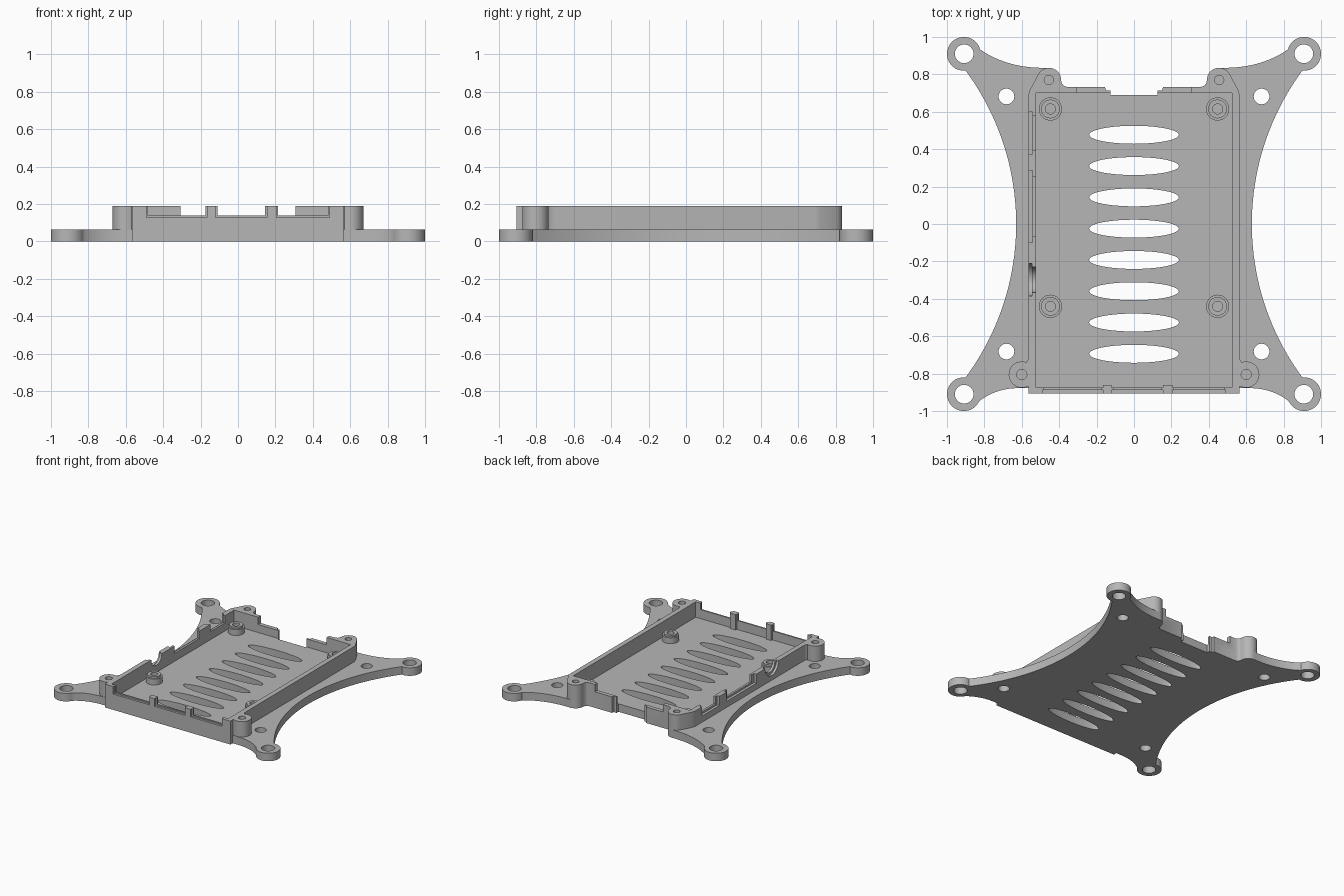
import bpy, bmesh, math

if "Cube" in bpy.data.objects:
    bpy.data.objects.remove(bpy.data.objects["Cube"])

grey = bpy.data.materials.new("plain_grey")
grey.diffuse_color = (0.47, 0.47, 0.47, 1)
grey.use_nodes = True
grey.node_tree.nodes["Principled BSDF"].inputs["Base Color"].default_value = grey.diffuse_color
FLOOR, TOP = 0.065, 0.19


def arc(cx, cy, r, a0, a1, n=16):
    """Points along a circular arc, angles in degrees."""
    angles = [math.radians(a0 + (a1 - a0) * i / n) for i in range(n + 1)]
    return [(cx + r * math.cos(a), cy + r * math.sin(a)) for a in angles]


def bend(a, c, b, n=12):
    """Quadratic curve from a to b, pulled toward c."""
    ts = [i / n for i in range(n + 1)]
    return [tuple((1 - t) ** 2 * a[k] + 2 * t * (1 - t) * c[k] + t * t * b[k]
                  for k in (0, 1)) for t in ts]


def ellipse(cx, cy, rx, ry, n=40):
    return [(cx + rx * math.cos(2 * math.pi * i / n),
             cy + ry * math.sin(2 * math.pi * i / n)) for i in range(n)]


def mirrored(half):
    return half + [(-x, y) for x, y in reversed(half)]


def prism(name, pts, z0, z1, axis="z"):
    """Extrude an outline along z, or along x with points read as (y, z)."""
    bm = bmesh.new()
    put = (lambda p, d: (p[0], p[1], d)) if axis == "z" else (lambda p, d: (d, p[0], p[1]))
    face = bm.faces.new([bm.verts.new(put(p, z0)) for p in pts])
    new = bmesh.ops.extrude_face_region(bm, geom=[face])["geom"]
    shift = (0, 0, z1 - z0) if axis == "z" else (z1 - z0, 0, 0)
    bmesh.ops.translate(bm, vec=shift,
                        verts=[v for v in new if isinstance(v, bmesh.types.BMVert)])
    bmesh.ops.recalc_face_normals(bm, faces=bm.faces)
    me = bpy.data.meshes.new(name)
    bm.to_mesh(me)
    bm.free()
    me.materials.append(grey)
    ob = bpy.data.objects.new(name, me)
    bpy.context.collection.objects.link(ob)
    return ob


def box(name, x0, x1, y0, y1, z0, z1):
    return prism(name, [(x0, y0), (x1, y0), (x1, y1), (x0, y1)], z0, z1)


def boolean(target, tool, op="DIFFERENCE"):
    m = target.modifiers.new("bool", "BOOLEAN")
    m.operation, m.object, m.solver = op, tool, "EXACT"
    bpy.context.view_layer.objects.active = target
    bpy.ops.object.modifier_apply(modifier=m.name)
    bpy.data.objects.remove(tool)


def hole(target, x, y, r, z0=-0.1, z1=0.3, n=32):
    boolean(target, prism("cutter", ellipse(x, y, r, r, n), z0, z1))


def smooth(ob):
    bpy.ops.object.select_all(action="DESELECT")
    ob.select_set(True)
    bpy.context.view_layer.objects.active = ob
    bpy.ops.object.shade_smooth_by_angle(angle=math.radians(30))


SIGNS = [(sx, sy) for sx in (-1, 1) for sy in (-1, 1)]

# Shared back edge: rear screw boss, fillet and end step beside the gap
back_edge = (arc(0.455, 0.77, 0.065, 90, 180) + [(0.386, 0.752), (0.378, 0.741), (0.36, 0.733),
             (0.155, 0.733), (0.15, 0.715), (0.125, 0.715)])

# Base plate with concave sides
side = [(2.01 - math.sqrt(1.38 ** 2 - y * y), y)
        for y in (-0.84 + 1.68 * i / 40 for i in range(41))]
plate = prism("base_plate", mirrored(
    [(0.565, -0.905), (0.565, -0.877)]
    + bend((0.60, -0.877), (0.74, -0.875), (0.83, -0.95))
    + [(0.91, -0.91)] + side + [(0.91, 0.91)]
    + bend((0.825, 0.935), (0.68, 0.832), (0.47, 0.835))
    + back_edge + [(0.125, 0.69)]), 0, FLOOR)

# Corner mounting ears and plate holes
for sx, sy in SIGNS:
    boolean(plate, prism("ear", ellipse(sx * 0.91, sy * 0.91, 0.09, 0.09, 48), 0, FLOOR), "UNION")
for sx, sy in SIGNS:
    hole(plate, sx * 0.908, sy * 0.91, 0.05)
    hole(plate, sx * 0.682, sy * 0.682, 0.042)

# Ventilation slots
for i in range(8):
    boolean(plate, prism("cutter", ellipse(0, 0.477 - 0.1673 * i, 0.24, 0.048), -0.1, 0.3))
smooth(plate)

# Tray walls with four screw bosses
walls = prism("tray_walls", mirrored(
    [(0.565, -0.905), (0.565, -0.87)]
    + arc(0.60, -0.805, 0.07, 245, 470, 24)
    + [(0.568, -0.728), (0.565, -0.70), (0.565, 0.69), (0.558, 0.715)]
    + arc(0.455, 0.77, 0.065, 35, 85, 8) + back_edge), FLOOR, TOP)
boolean(walls, box("cutter", -0.525, 0.525, -0.875, 0.70, 0, 0.3))
boolean(walls, box("cutter", -0.126, 0.126, 0.6, 0.9, 0, 0.3))
for s in (-1, 1):
    hole(walls, s * 0.60, -0.805, 0.027)
    hole(walls, s * 0.455, 0.77, 0.025)
    # lowered stretch of the back wall
    xs = sorted((s * 0.1, s * 0.308))
    boolean(walls, box("cutter", *xs, 0.6, 0.9, 0.13, 0.3))

# Front wall openings, wider on the outside
for x0, x1 in ((-0.49, -0.165), (-0.12, 0.155), (0.205, 0.49)):
    boolean(walls, box("cutter", x0, x1, -1, -0.888, 0.128, 0.3))
    boolean(walls, box("cutter", x0 + 0.01, x1 - 0.01, -0.95, -0.8, 0.138, 0.3))

# Left wall port openings, wider on the outside
for y0, y1, inset in ((0.375, 0.60, 0.02), (-0.10, 0.285, 0.035)):
    boolean(walls, box("cutter", -0.7, -0.543, y0, y1, 0.115, 0.3))
    boolean(walls, box("cutter", -0.6, -0.5, y0 + inset, y1 - inset, 0.13, 0.3))

# Round jack notch
for r, x0, x1 in ((0.087, -0.7, -0.545), (0.068, -0.6, -0.5)):
    boolean(walls, prism("cutter", ellipse(-0.298, TOP, r, r, 32), x0, x1, "x"))
smooth(walls)

# Small ribs behind the front posts
for i, (x0, x1) in enumerate(((-0.165, -0.12), (0.155, 0.205))):
    box(f"front_rib_{i + 1}", x0, x1, -0.878, -0.86, FLOOR, TOP)

# Board standoffs: stepped posts with blind holes
for i, (x, y) in enumerate([(s * 0.447, y) for s in (-1, 1) for y in (-0.44, 0.615)]):
    post = prism(f"standoff_{i + 1}", ellipse(x, y, 0.062, 0.062), FLOOR, 0.113)
    boolean(post, prism("tip", ellipse(x, y, 0.05, 0.05), 0.10, 0.127), "UNION")
    hole(post, x, y, 0.027, 0.07, 0.3)
    smooth(post)
